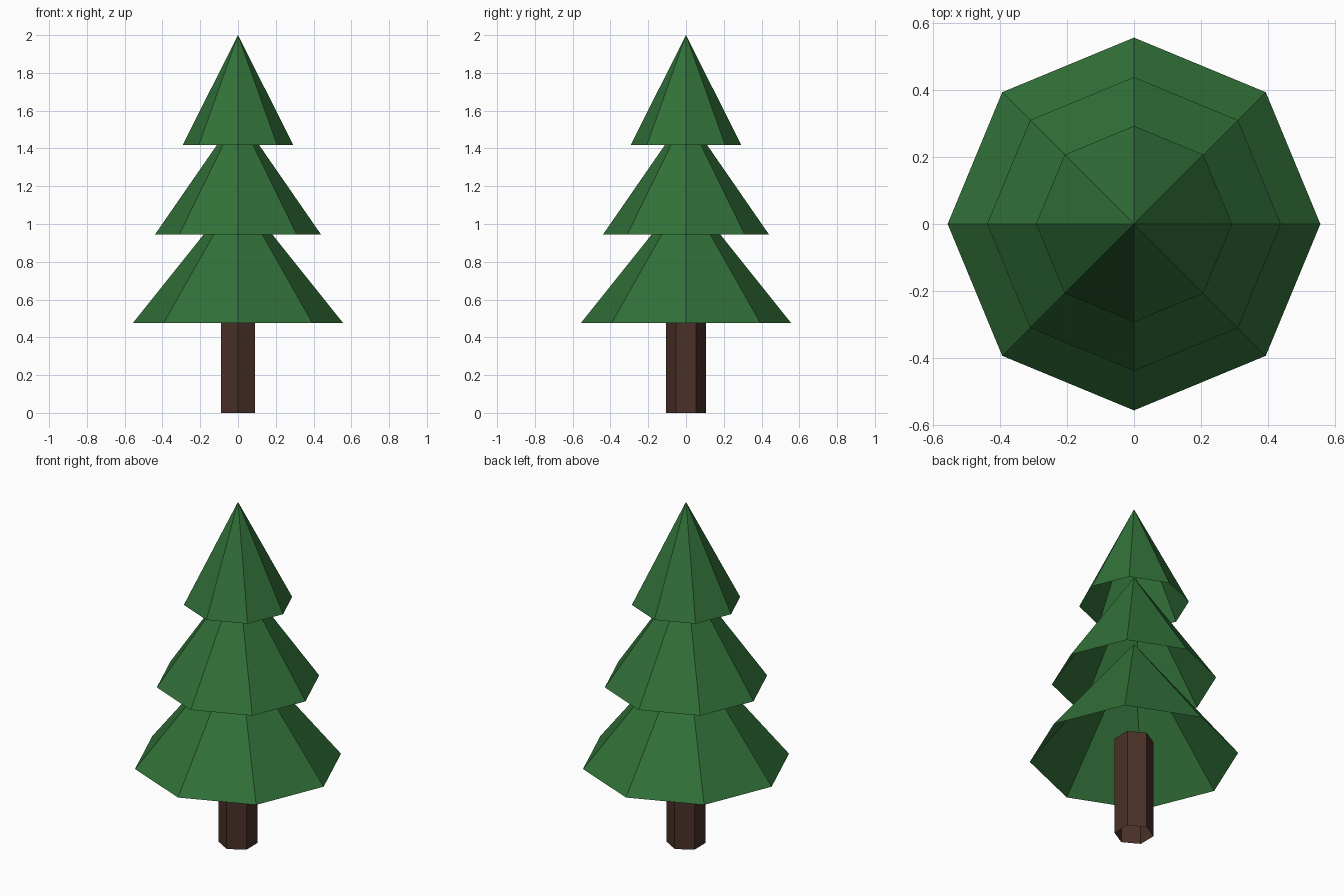
import bpy, bmesh, math

if "Cube" in bpy.data.objects:
    bpy.data.objects.remove(bpy.data.objects["Cube"])


def material(name, rgb):
    m = bpy.data.materials.new(name)
    m.diffuse_color = (*rgb, 1.0)
    m.use_nodes = True
    m.node_tree.nodes["Principled BSDF"].inputs["Base Color"].default_value = m.diffuse_color
    return m


def ring(bm, sides, radius, z):
    # first corner points along +y
    return [bm.verts.new((radius * math.sin(2 * math.pi * i / sides),
                          radius * math.cos(2 * math.pi * i / sides), z))
            for i in range(sides)]


def shell(name, sides, radius, z0, z1, mat, pointed):
    """Open-ended flat-faced cone (pointed) or prism."""
    bm = bmesh.new()
    low = ring(bm, sides, radius, z0)
    if pointed:
        tip = bm.verts.new((0, 0, z1))
        for i in range(sides):
            bm.faces.new((low[(i + 1) % sides], low[i], tip))
    else:
        high = ring(bm, sides, radius, z1)
        for i in range(sides):
            j = (i + 1) % sides
            bm.faces.new((low[j], low[i], high[i], high[j]))
    mesh = bpy.data.meshes.new(name)
    bm.to_mesh(mesh)
    bm.free()
    mesh.materials.append(mat)
    ob = bpy.data.objects.new(name, mesh)
    bpy.context.collection.objects.link(ob)
    return ob


green = material("needle green", (0.031, 0.162, 0.040))
brown = material("bark brown", (0.069, 0.030, 0.020))

# Hexagonal trunk, open at both ends
shell("trunk", 6, 0.105, 0.0, 0.58, brown, False)

# Three overlapping hollow foliage tiers: rim radius, rim height, tip height
tiers = {
    "lower_foliage": (0.557, 0.475, 1.172),
    "middle_foliage": (0.439, 0.945, 1.58),
    "upper_foliage": (0.293, 1.418, 2.0),
}
for name, (radius, z0, z1) in tiers.items():
    shell(name, 8, radius, z0, z1, green, True)
